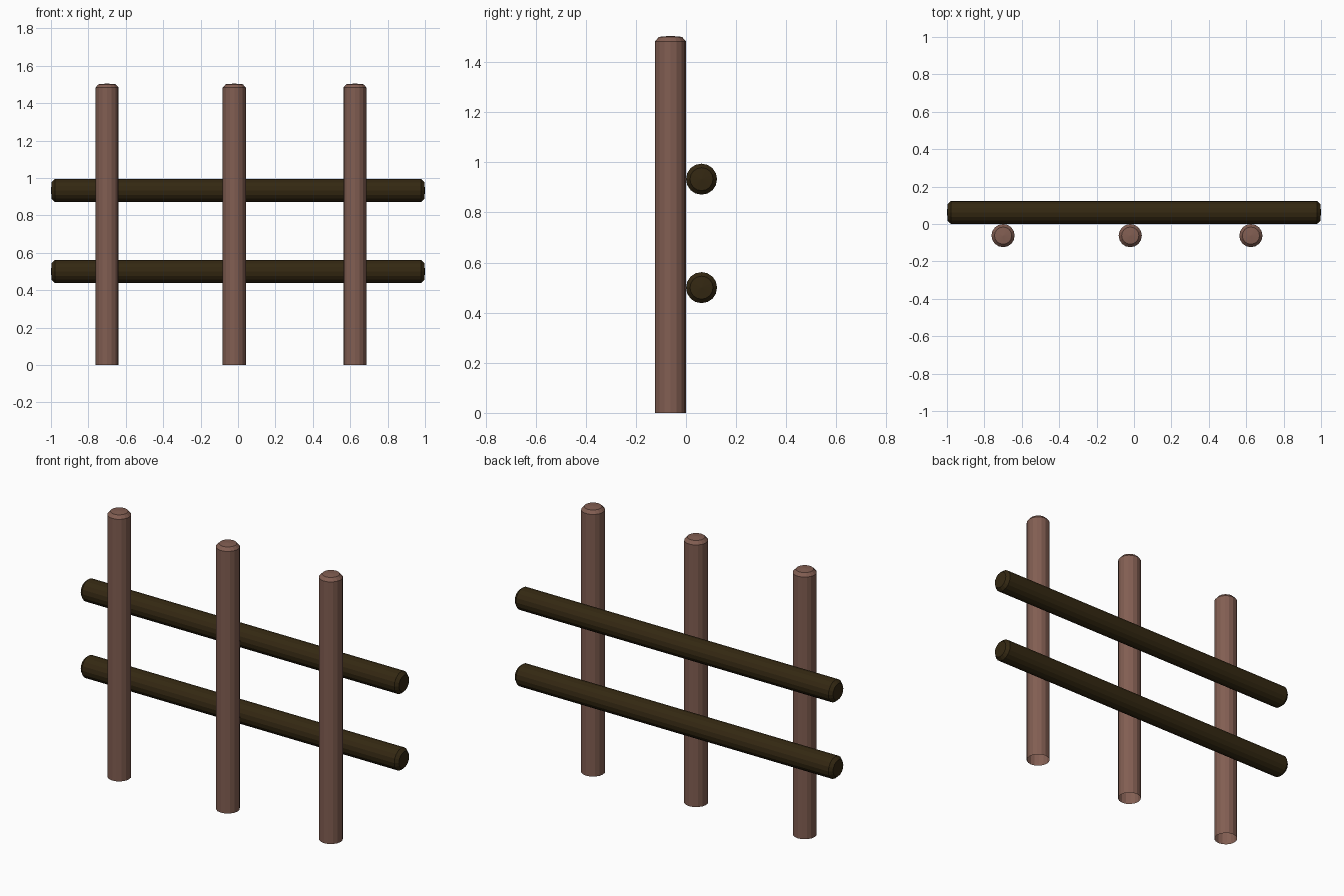
import bpy, bmesh, math
from mathutils import Matrix

if "Cube" in bpy.data.objects:
    bpy.data.objects.remove(bpy.data.objects["Cube"])

SIDES, R, R_END, BEVEL = 16, 0.062, 0.046, 0.022


def material(name, rgb):
    m = bpy.data.materials.new(name)
    m.diffuse_color = (*rgb, 1)
    m.use_nodes = True
    m.node_tree.nodes["Principled BSDF"].inputs["Base Color"].default_value = m.diffuse_color
    return m


def log(name, length, mat, start_cap):
    """Round log along +z from z=0, chamfered and slightly domed at its closed ends."""
    profile = [(R, length - BEVEL), (R_END, length - 0.004)]
    profile = ([(R_END, 0.004), (R, BEVEL)] if start_cap else [(R, 0)]) + profile
    bm = bmesh.new()
    rings = [[bm.verts.new((r * math.cos(2 * math.pi * i / SIDES),
                            r * math.sin(2 * math.pi * i / SIDES), z))
              for i in range(SIDES)] for r, z in profile]
    pairs = [(i, (i + 1) % SIDES) for i in range(SIDES)]
    for a, b in zip(rings, rings[1:]):
        for i, j in pairs:
            bm.faces.new((a[i], a[j], b[j], b[i]))
    top = bm.verts.new((0, 0, length))
    for i, j in pairs:
        bm.faces.new((rings[-1][i], rings[-1][j], top))
    if start_cap:
        low = bm.verts.new((0, 0, 0))
        for i, j in pairs:
            bm.faces.new((rings[0][j], rings[0][i], low))
    me = bpy.data.meshes.new(name)
    bm.to_mesh(me)
    bm.free()
    me.materials.append(mat)
    ob = bpy.data.objects.new(name, me)
    bpy.context.collection.objects.link(ob)
    return ob


post_brown = material("post_brown", (0.223, 0.112, 0.084))
rail_brown = material("dark_rail_brown", (0.034, 0.021, 0.006))

# Upright posts, open where they meet the ground
for name, x in (("left_post", -0.70), ("middle_post", -0.02), ("right_post", 0.625)):
    log(name, 1.505, post_brown, False).location = (x, -R, 0)

# Horizontal rails behind the posts
for name, z in (("lower_rail", 0.50), ("upper_rail", 0.933)):
    rail = log(name, 2.0, rail_brown, True)
    rail.data.transform(Matrix.Rotation(math.pi / 2, 4, 'Y'))
    rail.location = (-1, R, z)
